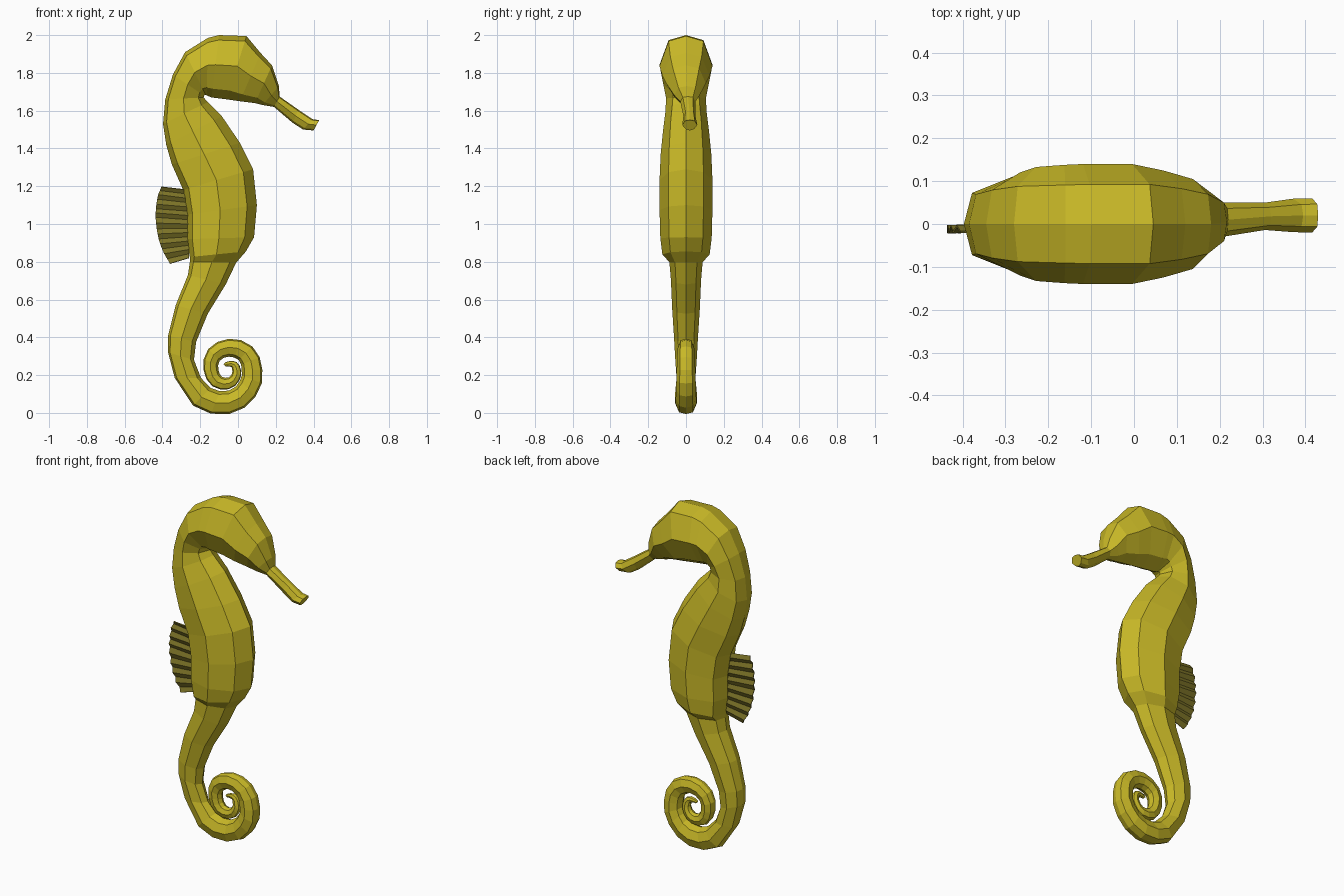
import bpy, bmesh, math


def material(name, rgb):
    m = bpy.data.materials.new(name)
    m.diffuse_color = (*rgb, 1)
    return m


def make(name, verts, faces, mat):
    me = bpy.data.meshes.new(name)
    me.from_pydata(verts, [], faces)
    bm = bmesh.new()
    bm.from_mesh(me)
    bmesh.ops.recalc_face_normals(bm, faces=bm.faces)
    bm.to_mesh(me)
    bm.free()
    me.materials.append(mat)
    ob = bpy.data.objects.new(name, me)
    bpy.context.collection.objects.link(ob)
    return ob


def ring(a, b, hw, yc=0, under=.66):
    """Eight-sided section between back point a and front point b."""
    prof = [(1, 0), (.84, .66), (.05, 1), (-.72, under), (-1, 0),
            (-.72, -under), (.05, -1), (.84, -.66)]
    cx, cz = (a[0] + b[0]) / 2, (a[1] + b[1]) / 2
    dx, dz = (a[0] - b[0]) / 2, (a[1] - b[1]) / 2
    return [(cx + dx * u, yc + hw * v, cz + dz * u) for u, v in prof]


yellow = material("yellow", (.58, .48, .02))
olive = material("olive", (.2, .17, .02))

# Snout and head: back x,z, front x,z, half width, y offset
head = [
    (.43, 1.55, .40, 1.495, .04, .02), (.395, 1.555, .345, 1.50, .039, .02),
    (.32, 1.605, .29, 1.535, .032, .018), (.22, 1.675, .19, 1.62, .04, .01),
    (.217, 1.73, .13, 1.63, .068, .005), (.18, 1.84, .09, 1.64, .105, 0),
    (.12, 1.905, .01, 1.65, .125, 0), (.045, 1.995, -.06, 1.66, .14, 0),
    (-.10, 2.0, -.14, 1.67, .14, 0), (-.16, 1.985, -.165, 1.68, .138, 0),
    (-.28, 1.91, -.172, 1.685, .133, 0), (-.345, 1.79, -.18, 1.68, .12, 0)]
# Neck, trunk and upper tail
trunk = [
    (-.385, 1.66, -.182, 1.67, .105), (-.397, 1.53, -.16, 1.645, .11),
    (-.38, 1.42, -.085, 1.57, .122), (-.35, 1.315, .01, 1.43, .134),
    (-.29, 1.18, .08, 1.29, .14), (-.27, 1.05, .10, 1.10, .14),
    (-.27, .92, .085, .93, .136), (-.255, .825, .042, .855, .125),
    (-.255, .80, -.01, .795, .088), (-.265, .73, -.065, .68, .08),
    (-.33, .57, -.16, .525, .073), (-.37, .41, -.222, .375, .063),
    (-.37, .32, -.233, .28, .058), (-.335, .185, -.196, .185, .05)]
rings = [ring(r[:2], r[2:4], r[4], r[5], .56) for r in head]
rings += [ring(r[:2], r[2:4], r[4]) for r in trunk]

# Curled tail: spiral radius and thickness every 45 degrees
radius = [.202, .172, .141, .122, .124, .117, .112, .095, .088,
          .071, .051, .04, .039, .031, .033]
N = len(radius) - 1
for i in range(2 * N + 1):
    t = i / 2
    k = min(int(t), N - 1)
    R = radius[k] + (radius[k + 1] - radius[k]) * (t - k)
    ang = math.radians(225 + 45 * t)
    h = .057 * (1 - t / N) ** .9 + .009
    c, s = math.cos(ang), math.sin(ang)
    rings.append(ring((-.048 + (R + h) * c, .228 + (R + h) * s),
                      (-.048 + (R - h) * c, .228 + (R - h) * s), h * .9))

verts = [v for r in rings for v in r]
faces = [(8 * i + j, 8 * i + (j + 1) % 8, 8 * i + 8 + (j + 1) % 8, 8 * i + 8 + j)
         for i in range(len(rings) - 1) for j in range(8)]
faces += [tuple(range(8)), tuple(range(len(verts) - 8, len(verts)))]
make("seahorse_body", verts, faces, yellow)

# Pleated fin on the back
outer = [(-.405, 1.197), (-.425, 1.15), (-.434, 1.09), (-.437, 1.04), (-.43, .97),
         (-.418, .91), (-.395, .85), (-.36, .79)]
cols, n = [], 16
for i in range(n + 1):
    t = i / n * (len(outer) - 1)
    k = min(int(t), len(outer) - 2)
    f = t - k
    ox, oz = [p + (q - p) * f for p, q in zip(outer[k], outer[k + 1])]
    y = -.012 + (.007 if i % 2 else -.007)
    cols += [(-.26, y * .6, 1.18 - .36 * i / n), (ox, y, oz)]
fin = make("back_fin", cols,
           [(2 * i, 2 * i + 1, 2 * i + 3, 2 * i + 2) for i in range(n)], olive)
sol = fin.modifiers.new("thickness", "SOLIDIFY")
sol.thickness = .006
sol.offset = 0
